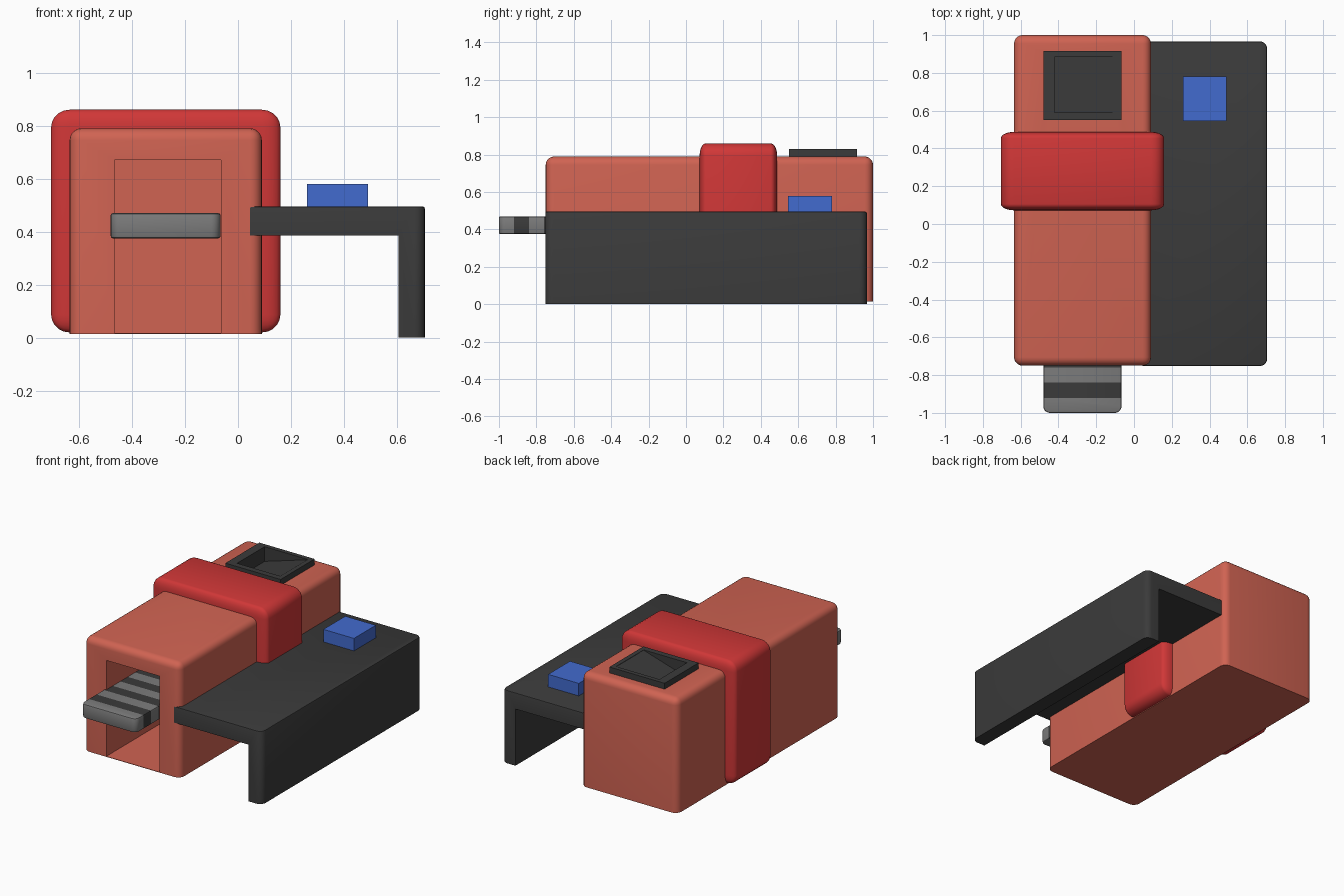
import bpy, bmesh
from mathutils import Vector

cube = bpy.data.objects.get("Cube")
if cube:
    bpy.data.objects.remove(cube, do_unlink=True)


def material(name, r, g, b):
    m = bpy.data.materials.new(name)
    m.use_nodes = True
    m.diffuse_color = (r, g, b, 1)
    node = next(n for n in m.node_tree.nodes if n.type == 'BSDF_PRINCIPLED')
    node.inputs["Base Color"].default_value = (r, g, b, 1)
    return m


CORAL = material("coral", 0.63, 0.125, 0.085)
RED = material("red", 0.63, 0.038, 0.038)
DARK = material("charcoal", 0.043, 0.043, 0.043)
GREY = material("grey", 0.20, 0.20, 0.20)
BLUE = material("blue", 0.055, 0.145, 0.62)


def bevel(bm, rule, width, segments):
    edges = [e for e in bm.edges if rule(e.verts[0].co, e.verts[1].co)]
    bmesh.ops.bevel(bm, geom=edges, offset=width, segments=segments,
                    profile=0.5, affect='EDGES', clamp_overlap=True)


def prism(profile, y0, y1):
    """Extrude an (x, z) outline from y0 to y1."""
    bm = bmesh.new()
    face = bm.faces.new([bm.verts.new((x, y0, z)) for x, z in profile])
    out = bmesh.ops.extrude_face_region(bm, geom=[face])
    for v in out["geom"]:
        if isinstance(v, bmesh.types.BMVert):
            v.co.y = y1
    bmesh.ops.recalc_face_normals(bm, faces=bm.faces)
    return bm


def box(x0, x1, y0, y1, z0, z1):
    return prism([(x0, z0), (x1, z0), (x1, z1), (x0, z1)], y0, y1)


def finish(name, bm, *mats):
    mesh = bpy.data.meshes.new(name)
    bm.to_mesh(mesh)
    bm.free()
    for m in mats:
        mesh.materials.append(m)
    ob = bpy.data.objects.new(name, mesh)
    bpy.context.collection.objects.link(ob)
    return ob


def activate(ob):
    bpy.ops.object.select_all(action='DESELECT')
    ob.select_set(True)
    bpy.context.view_layer.objects.active = ob


def cut(ob, bm):
    cutter = finish("cutter", bm, ob.data.materials[0])
    cutter.hide_render = True
    mod = ob.modifiers.new("cut", 'BOOLEAN')
    mod.operation, mod.solver, mod.object = 'DIFFERENCE', 'EXACT', cutter
    activate(ob)
    bpy.ops.object.modifier_apply(modifier=mod.name)
    bpy.data.objects.remove(cutter, do_unlink=True)


def smooth(ob):
    activate(ob)
    bpy.ops.object.shade_smooth_by_angle(angle=0.6)


# Long housing: rounded everywhere except its base, with a front tunnel
bm = box(-0.635, 0.09, -0.75, 1.0, 0.015, 0.79)
bevel(bm, lambda a, b: max(a.z, b.z) > 0.1, 0.045, 5)
housing = finish("housing", bm, CORAL)
cut(housing, box(-0.465, -0.065, -0.9, 0.0, 0.018, 0.67))
cut(housing, box(-0.45, -0.09, 0.57, 0.9, 0.72, 0.9))
smooth(housing)

# Thick band around the housing, its rounding stretched with its size
bm = box(-0.5, 0.5, -0.5, 0.5, -0.5, 0.5)
bevel(bm, lambda a, b: True, 0.08, 5)
bmesh.ops.scale(bm, vec=(0.865, 0.415, 0.84), verts=bm.verts)
bmesh.ops.translate(bm, vec=(-0.2725, 0.28, 0.44), verts=bm.verts)
smooth(finish("band", bm, RED))

# Side table: top slab and full-length outer leg in one outline
X0, X1, TOP = 0.045, 0.705, 0.495
bm = prism([(X0, 0.385), (0.605, 0.385), (0.605, 0), (X1, 0), (X1, TOP), (X0, TOP)],
           -0.752, 0.967)
bevel(bm, lambda a, b: min(a.x, b.x) > 0.7 and abs(a.z - b.z) > 0.2, 0.04, 5)
bevel(bm, lambda a, b: min(a.z, b.z) > TOP - 0.001, 0.008, 2)
smooth(finish("side_table", bm, DARK))

# Control block on the table
finish("control_block", box(0.26, 0.49, 0.545, 0.78, 0.49, 0.58), BLUE)

# Hatch on the roof with a sloping chute floor
hatch = finish("roof_hatch", box(-0.48, -0.065, 0.55, 0.915, 0.69, 0.83), DARK)
cut(hatch, prism([(-0.42, 0.9), (-0.42, 0.73), (-0.095, 0.828), (-0.095, 0.9)],
                 0.59, 0.885))

# Conveyor belt with alternating stripes
START, STRIPE = -1.0, 0.08
bm = box(-0.48, -0.066, START, 0.02, 0.375, 0.47)
bevel(bm, lambda a, b: abs(a.z - b.z) > 0.05 and a.y < -0.9, 0.035, 5)
bevel(bm, lambda a, b: abs(a.z - b.z) < 0.001 and max(a.y, b.y) < 0.1
      and min(a.y, b.y) < 0, 0.008, 2)
for i in range(1, 13):
    bmesh.ops.bisect_plane(bm, geom=bm.verts[:] + bm.edges[:] + bm.faces[:],
                           plane_co=Vector((0, START + i * STRIPE, 0)),
                           plane_no=Vector((0, 1, 0)))
for f in bm.faces:
    f.material_index = int((f.calc_center_median().y - START) / STRIPE) % 2
smooth(finish("conveyor_belt", bm, GREY, DARK))
